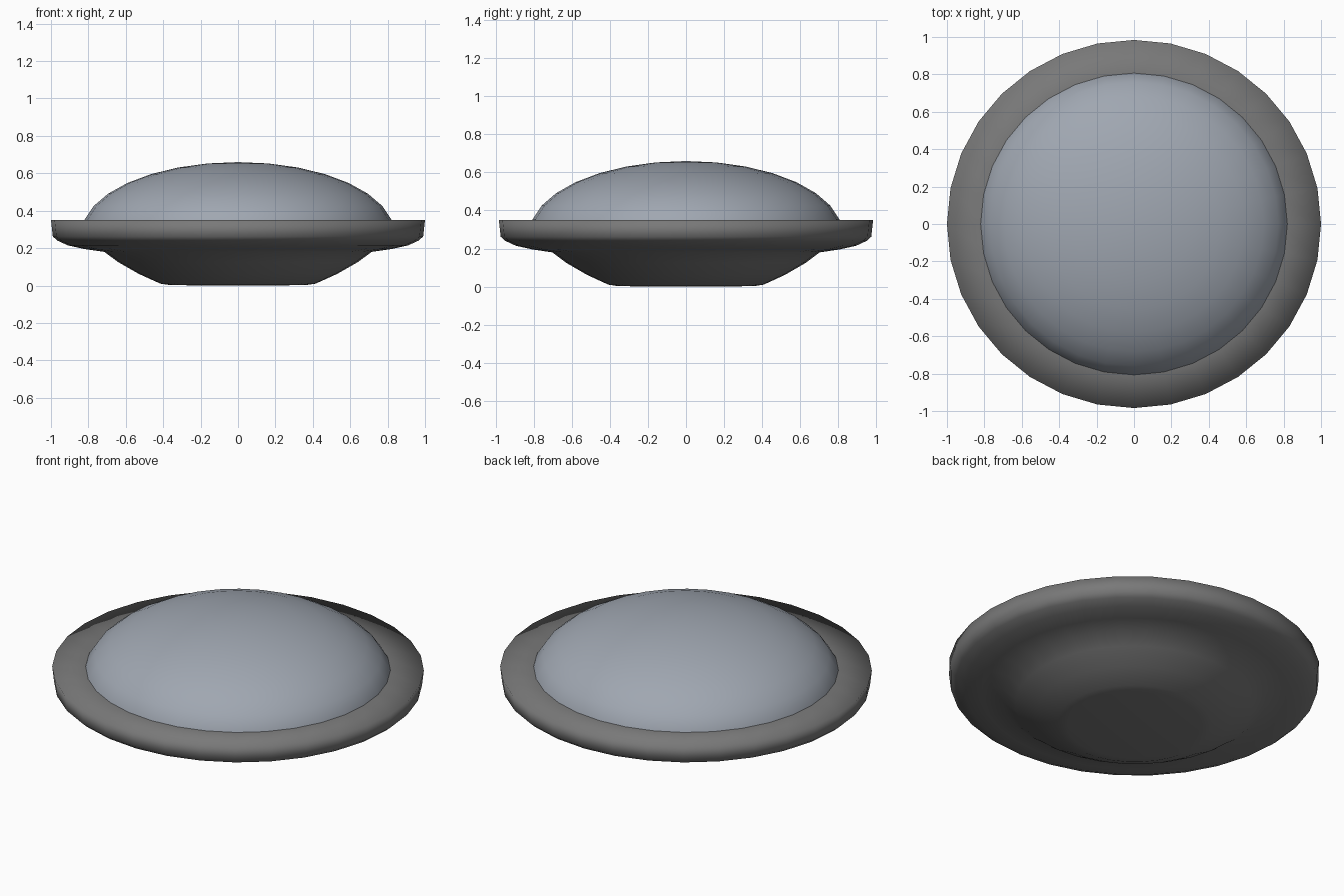
import bpy, bmesh, math

if "Cube" in bpy.data.objects:
    bpy.data.objects.remove(bpy.data.objects["Cube"])

SEGMENTS = 32
Y_SCALE = 0.984  # the whole body is very slightly oval


def material(name, rgb):
    m = bpy.data.materials.new(name)
    m.diffuse_color = (*rgb, 1.0)
    m.use_nodes = True
    m.node_tree.nodes["Principled BSDF"].inputs["Base Color"].default_value = m.diffuse_color
    return m


def lathe(name, profile, mat):
    """Spin an (r, z) profile, listed bottom to top, around z."""
    bm = bmesh.new()
    rings = []
    for r, z in profile:
        if r == 0:
            rings.append([bm.verts.new((0, 0, z))])
            continue
        rings.append([bm.verts.new((r * math.cos(a), r * math.sin(a) * Y_SCALE, z))
                      for a in (2 * math.pi * i / SEGMENTS for i in range(SEGMENTS))])
    for lo, hi in zip(rings, rings[1:]):
        for i in range(SEGMENTS):
            j = (i + 1) % SEGMENTS
            if len(lo) == 1:
                bm.faces.new((lo[0], hi[j], hi[i]))
            elif len(hi) == 1:
                bm.faces.new((lo[i], lo[j], hi[0]))
            else:
                bm.faces.new((lo[i], lo[j], hi[j], hi[i]))
    for f in bm.faces:
        f.smooth = True
    mesh = bpy.data.meshes.new(name)
    bm.to_mesh(mesh)
    bm.free()
    mesh.materials.append(mat)
    obj = bpy.data.objects.new(name, mesh)
    bpy.context.collection.objects.link(obj)
    return obj


dark_grey = material("dark grey", (0.19, 0.19, 0.19))
blue_grey = material("pale blue grey", (0.35, 0.385, 0.44))

# Base: flat foot, bowl, flared rim and flat top ledge
lathe("base_with_rim", [
    (0, 0), (0.36, 0.002), (0.415, 0.01), (0.53, 0.062), (0.64, 0.125), (0.715, 0.18),
    (0.82, 0.195), (0.91, 0.215), (0.965, 0.24), (0.99, 0.262),
    (1.0, 0.35), (0.79, 0.35)], dark_grey)

# Dome: upper half of a flattened sphere that sinks into the ledge
dome = [(0.835 * math.cos(t), 0.28 + 0.38 * math.sin(t))
        for t in (math.pi / 16 * k for k in range(8))]
lathe("dome", dome + [(0, 0.66)], blue_grey)
